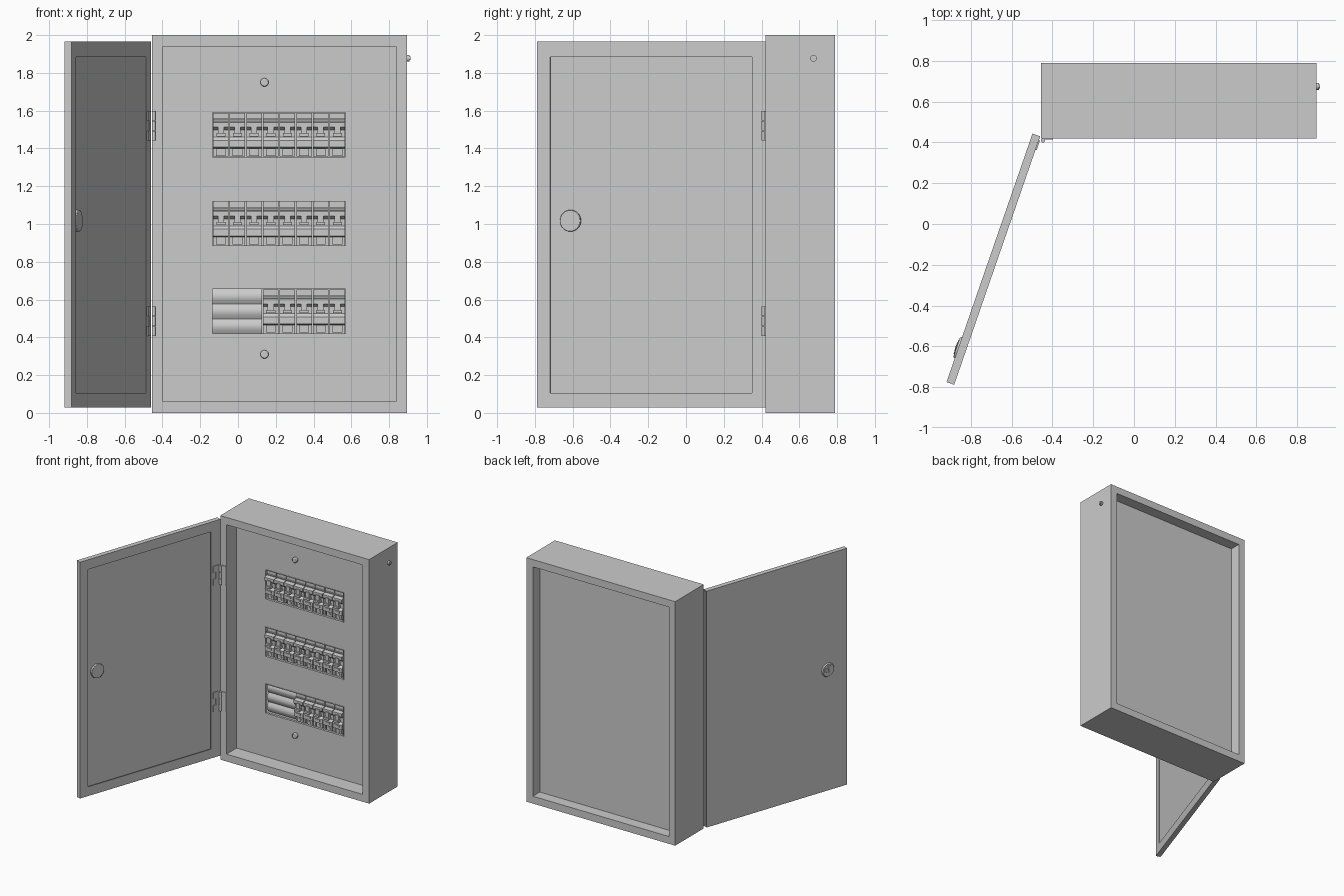
import bpy, bmesh, math
from mathutils import Matrix

if "Cube" in bpy.data.objects:
    bpy.data.objects.remove(bpy.data.objects["Cube"])


def finish(name, bm, bevel=0, mat=None, smooth=False):
    bmesh.ops.recalc_face_normals(bm, faces=bm.faces)
    if mat:
        bm.transform(mat)
    me = bpy.data.meshes.new(name)
    bm.to_mesh(me)
    bm.free()
    ob = bpy.data.objects.new(name, me)
    bpy.context.collection.objects.link(ob)
    if bevel:
        mod = ob.modifiers.new("bevel", 'BEVEL')
        mod.width, mod.segments = bevel, 2
    if smooth:
        bpy.ops.object.select_all(action='DESELECT')
        ob.select_set(True)
        bpy.context.view_layer.objects.active = ob
        bpy.ops.object.shade_smooth_by_angle(angle=math.radians(35))
    return ob


def add_box(bm, x0, x1, y0, y1, z0, z1):
    m = Matrix.Translation(((x0 + x1) / 2, (y0 + y1) / 2, (z0 + z1) / 2))
    bmesh.ops.create_cube(bm, size=1, matrix=m @ Matrix.Diagonal((x1 - x0, y1 - y0, z1 - z0, 1)))


def add_cyl(bm, c, r, depth, axis='Z', r2=None, seg=32):
    rot = {'Z': Matrix(), 'X': Matrix.Rotation(math.pi / 2, 4, 'Y'),
           'Y': Matrix.Rotation(math.pi / 2, 4, 'X')}[axis]
    bmesh.ops.create_cone(bm, cap_ends=True, segments=seg, radius1=r, radius2=r if r2 is None else r2,
                          depth=depth, matrix=Matrix.Translation(c) @ rot)


def add_profile(bm, pts, x0, x1):
    """Extrude a closed (y, z) outline along x."""
    f = bm.faces.new([bm.verts.new((x0, y, z)) for y, z in pts])
    ext = bmesh.ops.extrude_face_region(bm, geom=[f], use_keep_orig=True)['geom']
    bmesh.ops.translate(bm, vec=(x1 - x0, 0, 0), verts=[v for v in ext if isinstance(v, bmesh.types.BMVert)])


def plate(name, xs, zs, holes, y0, y1, mat=None):
    """Flat plate on an x/z grid with some cells left open."""
    bm = bmesh.new()
    v = [[bm.verts.new((x, y0, z)) for z in zs] for x in xs]
    for i in range(len(xs) - 1):
        for j in range(len(zs) - 1):
            if (i, j) not in holes:
                bm.faces.new((v[i][j], v[i + 1][j], v[i + 1][j + 1], v[i][j + 1]))
    ext = bmesh.ops.extrude_face_region(bm, geom=list(bm.faces), use_keep_orig=True)['geom']
    bmesh.ops.translate(bm, vec=(0, y1 - y0, 0), verts=[e for e in ext if isinstance(e, bmesh.types.BMVert)])
    return finish(name, bm, mat=mat)


# Cabinet shell, back panel and front cover with three windows
X0, X1, Y0, Y1 = -0.455, 0.895, 0.42, 0.79
IX0, IX1, IZ0, IZ1 = -0.398, 0.836, 0.06, 1.94
WX0, WX1, HH = -0.135, 0.57, 0.1175
ROWS = (0.5375, 1.0025, 1.4725)
PY = 0.55
plate("cabinet_shell", (X0, IX0, IX1, X1), (0, IZ0, IZ1, 2), {(1, 1)}, Y0, Y1)
bm = bmesh.new()
add_box(bm, IX0, IX1, 0.69, 0.70, IZ0, IZ1)
finish("back_panel", bm)
zs = [IZ0] + [z + s * HH for z in ROWS for s in (-1, 1)] + [IZ1]
plate("front_cover", (IX0, WX0, WX1, IX1), zs, {(1, 1), (1, 3), (1, 5)}, PY, PY + 0.015)

# Thin raised rims around the windows
for n, zc in enumerate(ROWS):
    t = 0.005
    plate(f"window_rim_{n + 1}", (WX0 - t, WX0, WX1, WX1 + t), (zc - HH - t, zc - HH, zc + HH, zc + HH + t),
          {(1, 1)}, PY - 0.004, PY + 0.01)

# Circuit breakers: stepped body, toggle lever and terminal block
PITCH = (WX1 - WX0) / 8
BODY = ((.685, -.116), (.57, -.116), (.57, -.072), (.535, -.066), (.535, -.03), (.55, -.012),
        (.55, .025), (.532, .04), (.532, .066), (.565, .072), (.565, .116), (.685, .116))


def breaker(name, xc, zc):
    bm = bmesh.new()
    h = PITCH / 2 - 0.003
    add_profile(bm, [(y, z + zc) for y, z in BODY], xc - h, xc + h)
    add_box(bm, xc - .016, xc + .016, .525, .56, zc + .005, zc + .05)
    add_box(bm, xc - .024, xc + .024, .512, .545, zc - .008, zc + .008)
    add_box(bm, xc - .02, xc + .02, .528, .56, zc - .05, zc - .034)
    add_box(bm, xc - .026, xc + .026, .555, .60, zc - .112, zc - .072)
    add_box(bm, xc - h, xc + h, .556, .60, zc + .078, zc + .085)
    add_cyl(bm, (xc, .553, zc - .093), .012, .01, 'Y', seg=12)
    finish(name, bm)


for n, zc in enumerate(ROWS):
    for i in range(3 if n == 0 else 0, 8):
        breaker(f"breaker_{n + 1}_{i + 1}", WX0 + (i + 0.5) * PITCH, zc)

# Curved blanking strip filling the empty slots of the bottom row
bm = bmesh.new()
pts = [(.685, ROWS[0] - HH)]
for k in range(25):
    t = k / 24
    pts.append((.585 - .014 * abs(math.sin(3 * math.pi * t)), ROWS[0] + HH * (2 * t - 1)))
pts.append((.685, ROWS[0] + HH))
add_profile(bm, pts, WX0, WX0 + 3 * PITCH - 0.003)
finish("blanking_strip", bm, smooth=True)

# Cover screws and side earth bolt
for nm, z in (("upper", 1.75), ("lower", 0.31)):
    bm = bmesh.new()
    add_cyl(bm, (0.14, PY - 0.01, z), 0.022, 0.024, 'Y')
    finish(f"{nm}_cover_screw", bm, bevel=0.006, smooth=True)
bm = bmesh.new()
add_cyl(bm, (X1 + .006, .675, 1.877), .017, .012, 'X', seg=24)
add_cyl(bm, (X1 + .008, .675, 1.877), .010, .02, 'X', seg=24)
finish("side_bolt", bm, smooth=True)

# Door: hollow pan, local x runs from hinge to free edge, local y points inward
DOOR = Matrix.Translation((-0.46, 0.43, 0)) @ Matrix.Rotation(math.atan2(-0.945, -0.327), 4, 'Z')
L, T, DZ0, DZ1, S = 1.289, 0.04, 0.028, 1.965, 0.006
bm = bmesh.new()
add_box(bm, 0, L, -T, -T + S, DZ0, DZ1)
add_box(bm, L - S, L, -T + S, -S, DZ0, DZ1)
add_box(bm, 0, L - S, -T + S, -S, DZ0, DZ0 + S)
add_box(bm, 0, L - S, -T + S, -S, DZ1 - S, DZ1)
finish("door_skin", bm, mat=DOOR)
plate("door_lip", (0, 0.085, 1.217, L), (DZ0, 0.104, 1.885, DZ1), {(1, 1)}, -S, 0, DOOR)

# Door lock: inner disc, outer stepped barrel with key slot
LU, LZ = 1.111, 1.017
bm = bmesh.new()
add_cyl(bm, (LU, -.026, LZ), .057, .018, 'Y', seg=48)
finish("lock_inner_disc", bm, bevel=0.003, mat=DOOR, smooth=True)
bm = bmesh.new()
add_cyl(bm, (LU, -T - .004, LZ), .057, .010, 'Y', r2=.050, seg=48)
add_cyl(bm, (LU, -T - .007, LZ), .036, .010, 'Y', seg=48)
add_cyl(bm, (LU, -T - .009, LZ), .022, .010, 'Y', seg=32)
add_box(bm, LU - .003, LU + .003, -T - .016, -T, LZ - .014, LZ + .014)
finish("lock_outer_barrel", bm, mat=DOOR, smooth=True)

# Hinges: three knuckles, one leaf on the frame and one on the door
for nm, zc in (("upper", 1.52), ("lower", 0.485)):
    bm = bmesh.new()
    for k in (-1, 0, 1):
        add_cyl(bm, (-.446, .409, zc + k * .053), .010, .050, seg=20)
    add_box(bm, -.446, IX0, .414, .421, zc - .079, zc + .079)
    finish(f"{nm}_hinge_frame_leaf", bm, smooth=True)
    bm = bmesh.new()
    add_box(bm, .02, .07, -.001, .006, zc - .079, zc - .027)
    add_box(bm, .02, .07, -.001, .006, zc + .027, zc + .079)
    add_box(bm, .02, .045, -.001, .005, zc - .027, zc + .027)
    finish(f"{nm}_hinge_door_leaf", bm, mat=DOOR)
